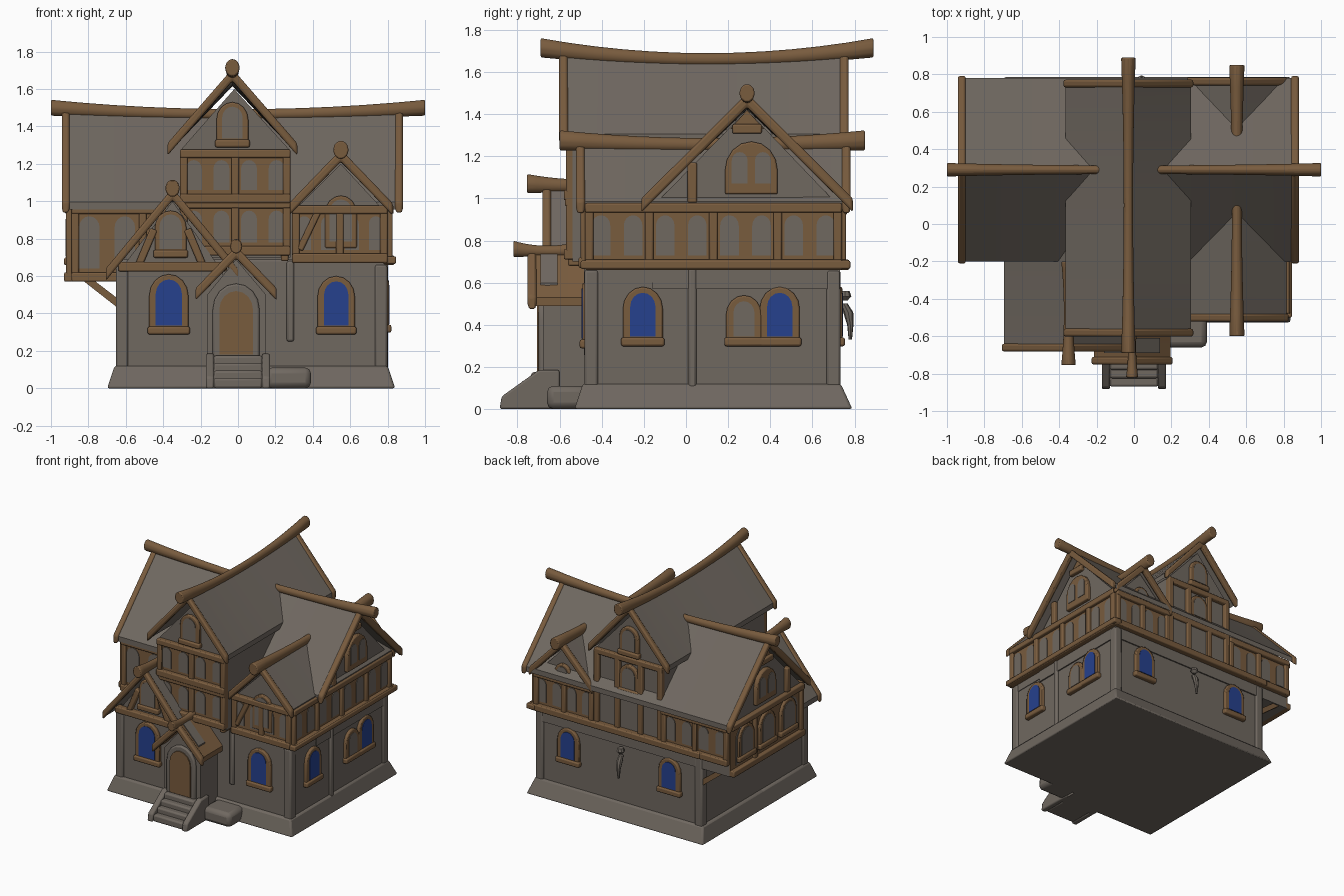
import bpy, bmesh, math

if "Cube" in bpy.data.objects:
    bpy.data.objects.remove(bpy.data.objects["Cube"])

def material(name, rgb):
    m = bpy.data.materials.new(name)
    m.diffuse_color = (*rgb, 1)
    m.use_nodes = True
    m.node_tree.nodes["Principled BSDF"].inputs["Base Color"].default_value = m.diffuse_color
    return m

STONE = material("grey stone", (0.160, 0.138, 0.117))
WOOD = material("brown timber", (0.190, 0.106, 0.048))
GLASS = material("blue glass", (0.019, 0.052, 0.27))

def loft(name, rings, mat, bevel=0.0):
    """Skin a list of equal point rings, with end caps."""
    bm = bmesh.new()
    vs = [[bm.verts.new(p) for p in r] for r in rings]
    n = len(rings[0])
    for a, b in zip(vs, vs[1:]):
        for i in range(n):
            j = (i + 1) % n
            bm.faces.new((a[i], a[j], b[j], b[i]))
    bm.faces.new(vs[0])
    bm.faces.new(vs[-1])
    bmesh.ops.recalc_face_normals(bm, faces=bm.faces)
    me = bpy.data.meshes.new(name)
    bm.to_mesh(me)
    bm.free()
    me.materials.append(mat)
    ob = bpy.data.objects.new(name, me)
    bpy.context.collection.objects.link(ob)
    if bevel:
        b = ob.modifiers.new("soft edges", 'BEVEL')
        b.width, b.segments = bevel, 2
    return ob

def taper(name, lo, hi, z0, z1, mat=STONE, bevel=0.012):
    ring = lambda r, z: [(r[0], r[2], z), (r[1], r[2], z), (r[1], r[3], z), (r[0], r[3], z)]
    return loft(name, [ring(lo, z0), ring(hi, z1)], mat, bevel)

def box(name, x0, x1, y0, y1, z0, z1, mat=STONE, bevel=0.012):
    return taper(name, (x0, x1, y0, y1), (x0, x1, y0, y1), z0, z1, mat, bevel)

def at(axis, a, u, z):
    return (a, u, z) if axis == 'x' else (u, a, z)

def house(name, axis, u0, u1, c, z0, z1, apex, a0, a1):
    """Walls with a gable at both ends."""
    prof = [(u0, z0), (u1, z0), (u1, z1), (c, apex), (u0, z1)]
    loft(name, [[at(axis, a, u, z) for u, z in prof] for a in (a0, a1)], STONE)

def chevron(axis, a, c, half, ridge, eave, t):
    prof = [(c - half, eave), (c, ridge), (c + half, eave), (c + half, eave - t), (c, ridge - t), (c - half, eave - t)]
    return [at(axis, a, u, z) for u, z in prof]

def roof(name, axis, c, half, ridge, eave, a0, a1, l0, l1, rad, sag=0.0, ends=(0, 1), mat=STONE):
    """Sagging gable roof with barge boards and a ridge log."""
    mid, hl = (l0 + l1) / 2, (l1 - l0) / 2
    lift = lambda a: sag * ((a - mid) / hl) ** 2
    ring = lambda a, g, t: chevron(axis, a, c, half + g, ridge + lift(a) + g, eave + g * 0.4, t)
    N = 12
    span = lambda p, q: [p + (q - p) * i / N for i in range(N + 1)]
    loft(name + "_roof", [ring(a, 0, 0.04) for a in span(a0, a1)], mat)
    for k in ends:
        a, b = ((a0 - 0.012, a0 + 0.03), (a1 - 0.03, a1 + 0.012))[k]
        loft(name + "_barge_board", [ring(a, 0.012, 0.065), ring(b, 0.012, 0.065)], WOOD, 0.012)
    rings = []
    for a in span(l0, l1):
        r = rad * (0.65 + 0.35 * ((a - mid) / hl) ** 2)
        rings.append([at(axis, a, c + r * math.cos(i * math.pi / 5),
                         ridge + lift(a) + 0.005 + 1.2 * r * math.sin(i * math.pi / 5)) for i in range(10)])
    loft(name + "_ridge_log", rings, WOOD, 0.008)

def plate(name, face, d, pts, depth, mat, bevel=0.0):
    """Flat shape fixed on a wall; pts are (along wall, z)."""
    s = {'front': -1, 'left': -1, 'back': 1, 'right': 1}[face]
    axis = 'y' if face in ('front', 'back') else 'x'
    loft(name, [[at(axis, d + s * o, u, z) for u, z in pts] for o in (-0.015, depth)], mat, bevel)

def rect(u0, u1, z0, z1):
    return [(u0, z0), (u1, z0), (u1, z1), (u0, z1)]

def arch(u, half, z0, z1):
    r = min(half * 1.1, (z1 - z0) * 0.6)
    return [(u - half, z0), (u + half, z0)] + [
        (u + half * math.cos(i * math.pi / 8), z1 - r + r * math.sin(i * math.pi / 8)) for i in range(9)]

def beam(face, d, p, q, w=0.045, depth=0.03):
    dx, dz = q[0] - p[0], q[1] - p[1]
    k = w / 2 / math.hypot(dx, dz)
    nx, nz = -dz * k, dx * k
    plate("timber_beam", face, d, [(p[0] + nx, p[1] + nz), (q[0] + nx, q[1] + nz),
                                   (q[0] - nx, q[1] - nz), (p[0] - nx, p[1] - nz)], depth, WOOD, 0.008)

def window(face, d, u, half, z0, z1, glass, border=0.035, sill=True):
    plate("window_frame", face, d, arch(u, half, z0, z1), 0.022, WOOD, 0.008)
    plate("window_pane", face, d, arch(u, half - border, z0 + 0.035, z1 - border * 0.8), 0.026, glass)
    if sill:
        plate("window_sill", face, d, rect(u - half - 0.008, u + half + 0.008, z0 - 0.012, z0 + 0.03), 0.035, WOOD, 0.01)

def band(face, d, u0, u1, z0, z1, n):
    """Timber-framed storey: wood panel, pale arched fields, posts and rails."""
    plate("timber_panel", face, d, rect(u0, u1, z0, z1), 0.008, WOOD)
    step = (u1 - u0) / n
    for i in range(n):
        plate("infill", face, d, arch(u0 + step * (i + 0.5), step * 0.29, z0 + 0.06, z1 - 0.05), 0.013, STONE)
    for i in range(0, n + 1, 2):
        u = min(max(u0 + step * i, u0 + 0.02), u1 - 0.02)
        beam(face, d, (u, z0), (u, z1), 0.04)
    beam(face, d, (u0, z0 + 0.015), (u1, z0 + 0.015), 0.05, 0.04)
    beam(face, d, (u0, z1 - 0.015), (u1, z1 - 0.015), 0.045, 0.035)

# Ground floor and flared plinth
box("ground_floor", -0.64, 0.785, -0.47, 0.72, 0, 0.69)
taper("plinth", (-0.70, 0.84, -0.53, 0.79), (-0.66, 0.80, -0.49, 0.735), 0, 0.12)
taper("left_wing_plinth", (-0.70, -0.05, -0.64, 0), (-0.66, -0.07, -0.60, 0), 0, 0.12)
for x, y in ((0.765, -0.45), (0.765, 0.70), (-0.62, 0.70), (-0.62, -0.56)):
    box("corner_pier", x - 0.033, x + 0.033, y - 0.033, y + 0.033, 0, 0.66)
box("side_pier", 0.76, 0.803, 0.01, 0.05, 0.1, 0.67)
box("front_pier", 0.26, 0.30, -0.485, -0.44, 0.25, 0.68)
box("front_block", 0.15, 0.39, -0.66, -0.45, 0, 0.11, bevel=0.03)

# Storeys under each roof
house("left_wing", 'y', -0.64, -0.08, -0.35, 0, 0.62, 1.0, -0.58, -0.05)
house("right_wing", 'y', 0.29, 0.79, 0.55, 0.6, 0.94, 1.2, -0.47, 0.73)
house("tower", 'y', -0.31, 0.28, -0.02, 0.7, 1.27, 1.6, -0.54, 0.72)
house("cross_wing", 'x', -0.16, 0.73, 0.29, 0.57, 0.96, 1.42, -0.89, 0.795)
house("porch", 'y', -0.165, 0.15, -0.01, 0, 0.5, 0.69, -0.68, -0.4)

# Roofs
roof("tower", 'y', -0.03, 0.335, 1.655, 1.305, -0.59, 0.76, -0.69, 0.89, 0.04, 0.055)
roof("cross_wing", 'x', 0.29, 0.49, 1.46, 0.995, -0.93, 0.87, -1.0, 1.0, 0.037, 0.035)
roof("right_wing", 'y', 0.55, 0.265, 1.25, 0.985, -0.51, 0.77, -0.6, 0.85, 0.042, 0.02)
roof("left_wing", 'y', -0.35, 0.345, 1.055, 0.635, -0.67, -0.1, -0.755, -0.2, 0.04, 0.01, ends=(0,))
roof("porch", 'y', -0.01, 0.205, 0.745, 0.53, -0.74, -0.45, -0.82, -0.5, 0.034, 0.01, ends=(0,), mat=WOOD)
loft("porch_shingles", [chevron('y', a, -0.01, 0.15, 0.755, 0.598, 0.02) for a in (-0.69, -0.61)], STONE)

# Porch door and steps
plate("door_surround", 'front', -0.68, arch(-0.01, 0.125, 0.15, 0.56), 0.02, STONE, 0.01)
plate("door", 'front', -0.68, arch(-0.01, 0.09, 0.18, 0.52), 0.028, WOOD)
for i in range(4):
    box("step", -0.13, 0.13, -0.87 + i * 0.045, -0.62, 0, 0.055 + i * 0.04)
for x in (-0.15, 0.15):
    loft("step_curb", [[(x + k, -0.885, 0), (x + k, -0.875, 0.06), (x + k, -0.70, 0.185), (x + k, -0.6, 0.185), (x + k, -0.6, 0)]
                       for k in (-0.022, 0.022)], STONE, 0.01)

# Ground floor windows
window('front', -0.58, -0.37, 0.105, 0.30, 0.61, GLASS)
window('front', -0.47, 0.525, 0.10, 0.30, 0.60, GLASS)
window('right', 0.785, -0.205, 0.095, 0.31, 0.58, GLASS)
window('right', 0.785, 0.275, 0.085, 0.31, 0.54, STONE)
window('right', 0.785, 0.445, 0.095, 0.31, 0.58, GLASS)
for x in (0.51, -0.37):
    window('back', 0.72, x, 0.095, 0.31, 0.58, GLASS)

# Timber-framed storeys
band('right', 0.797, -0.48, 0.74, 0.67, 0.97, 8)
band('front', -0.47, 0.29, 0.80, 0.68, 0.97, 4)
band('front', -0.54, -0.31, 0.28, 1.0, 1.27, 4)
band('front', -0.54, -0.31, 0.28, 0.72, 1.0, 4)
band('front', -0.16, -0.89, -0.32, 0.58, 0.97, 3)
band('left', -0.89, -0.16, 0.73, 0.58, 0.97, 3)
band('back', 0.73, -0.89, -0.31, 0.67, 0.96, 4)
band('back', 0.73, 0.28, 0.80, 0.67, 0.96, 4)
for y in (0.03, 0.29, 0.55):
    window('left', -0.895, y, 0.1, 0.67, 0.93, STONE, 0.03)
beam('back', 0.73, (-0.66, 0.685), (0.82, 0.685), 0.05, 0.045)
beam('right', 0.79, (-0.5, 0.685), (0.78, 0.685), 0.04, 0.055)
beam('front', -0.58, (-0.64, 0.65), (-0.06, 0.65), 0.05, 0.04)
for x in (-0.29, 0.25):
    box("tower_bracket", x - 0.02, x + 0.02, -0.56, -0.45, 0.68, 0.74, WOOD, 0.008)
for y in (-0.13, 0.29, 0.70):
    loft("jetty_brace", [[(-0.86, y + k, 0.60), (-0.80, y + k, 0.60), (-0.63, y + k, 0.47), (-0.63, y + k, 0.42)]
                         for k in (-0.02, 0.02)], WOOD)

# Gable windows and framing
window('front', -0.54, -0.03, 0.085, 1.30, 1.53, STONE, 0.03)
window('front', -0.58, -0.36, 0.085, 0.71, 0.95, STONE, 0.025)
window('front', -0.47, 0.55, 0.085, 0.75, 1.03, STONE, 0.025, False)
window('back', 0.73, 0.55, 0.07, 0.94, 1.08, STONE, 0.025)
beam('front', -0.47, (0.33, 0.74), (0.43, 0.95), 0.035)
beam('front', -0.58, (-0.53, 0.66), (-0.45, 0.85), 0.04)
beam('front', -0.58, (-0.19, 0.66), (-0.27, 0.85), 0.04)
for face, d in (('right', 0.795), ('left', -0.89)):
    plate("gable_window_frame", face, d, arch(0.31, 0.125, 1.02, 1.27), 0.03, WOOD, 0.008)
    for y in (0.255, 0.365):
        plate("gable_window_pane", face, d, arch(y, 0.038, 1.07, 1.22), 0.034, STONE)
    beam(face, d, (0.03, 0.98), (0.03, 1.17))
    beam(face, d, (0.22, 1.33), (0.36, 1.33))
    plate("gable_peak", face, d, [(0.21, 1.33), (0.37, 1.33), (0.29, 1.42)], 0.008, WOOD)
for x in (-0.29, -0.12, 0.08, 0.26):
    beam('back', 0.72, (x, 0.69), (x, 1.27))
for z in (0.96, 1.26):
    beam('back', 0.72, (-0.31, z), (0.28, z))
window('back', 0.72, -0.02, 0.085, 1.30, 1.52, STONE, 0.03)
window('back', 0.72, -0.02, 0.085, 1.0, 1.22, STONE, 0.03)

# Small hanging lamp on the back wall
def turned(name, rows):
    loft(name, [[(0.04 + r * math.cos(i * math.pi / 4), y + r * math.sin(i * math.pi / 4), z)
                 for i in range(8)] for y, z, r in rows], STONE)
turned("lamp_cap", [(0.755, 0.515, 0.012), (0.755, 0.535, 0.03), (0.755, 0.56, 0.022)])
turned("lamp_hook", [(0.78, 0.33, 0.008), (0.78, 0.40, 0.015), (0.77, 0.46, 0.024), (0.75, 0.50, 0.018)])

# Smooth shading with crisp corners
for ob in bpy.context.collection.objects:
    ob.select_set(True)
    bpy.context.view_layer.objects.active = ob
bpy.ops.object.shade_smooth_by_angle(angle=math.radians(35))
